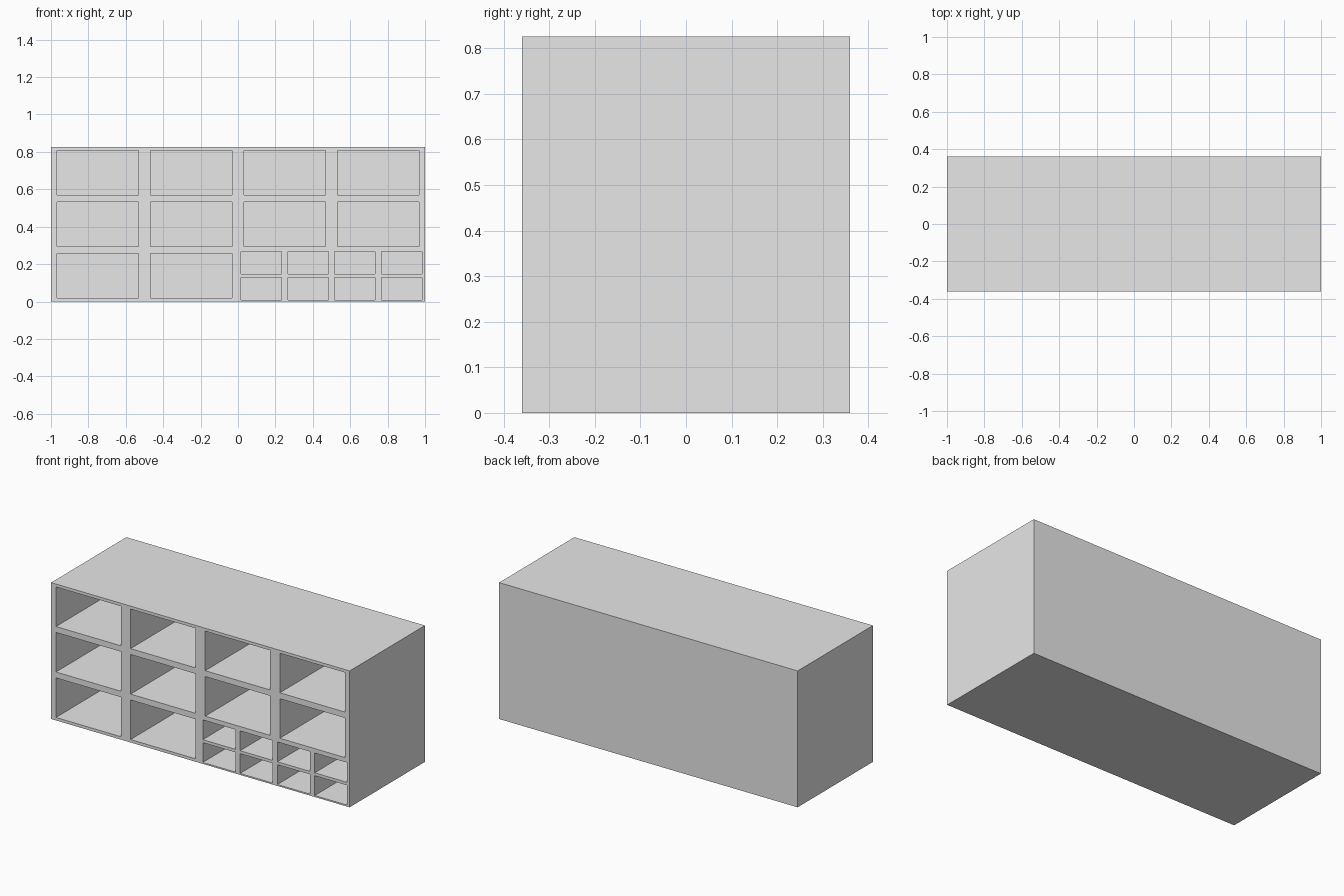
import bpy
import bmesh
from mathutils import Matrix, Vector

cube = bpy.data.objects.get("Cube")
if cube:
    bpy.data.objects.remove(cube, do_unlink=True)

DEPTH, HEIGHT = 0.72, 0.826
BIG_W, BIG_H = 0.5, HEIGHT / 3
OPENING = 0.87   # share of each module's front that is open
BACK = 0.035     # thickness of the rear panel

grey = bpy.data.materials.new("plain grey")
grey.use_nodes = True
grey.diffuse_color = (0.8, 0.8, 0.8, 1)
grey.node_tree.nodes["Principled BSDF"].inputs["Base Color"].default_value = (0.8, 0.8, 0.8, 1)


def cubbyhole(name, x, z, width, height):
    """Open-fronted box whose lower left front corner is at x, z."""
    bm = bmesh.new()
    size = Matrix.Diagonal((width, DEPTH, height, 1))
    centre = Vector((x + width / 2, 0, z + height / 2))
    bmesh.ops.create_cube(bm, size=1, matrix=Matrix.Translation(centre) @ size)
    front = min(bm.faces, key=lambda f: f.calc_center_median().y)

    # Front rim
    rim = bmesh.ops.extrude_discrete_faces(bm, faces=[front])["faces"][0]
    middle = rim.calc_center_median()
    bmesh.ops.scale(bm, vec=(OPENING, 1, OPENING), verts=rim.verts,
                    space=Matrix.Translation(-middle))

    # Hollow inside
    inner = bmesh.ops.extrude_discrete_faces(bm, faces=[rim])["faces"][0]
    bmesh.ops.translate(bm, vec=(0, DEPTH - BACK, 0), verts=inner.verts)
    bmesh.ops.recalc_face_normals(bm, faces=bm.faces)

    mesh = bpy.data.meshes.new(name)
    bm.to_mesh(mesh)
    bm.free()
    mesh.materials.append(grey)
    bpy.context.collection.objects.link(bpy.data.objects.new(name, mesh))


# Large cubbyholes fill the unit except its lower left quarter
for row in range(3):
    for col in range(4 if row else 2):
        cubbyhole(f"large_cubbyhole_{row}_{col}", -1 + col * BIG_W, row * BIG_H, BIG_W, BIG_H)

# Half-size cubbyholes in the remaining space
for row in range(2):
    for col in range(4):
        cubbyhole(f"small_cubbyhole_{row}_{col}", col * BIG_W / 2, row * BIG_H / 2,
                  BIG_W / 2, BIG_H / 2)
